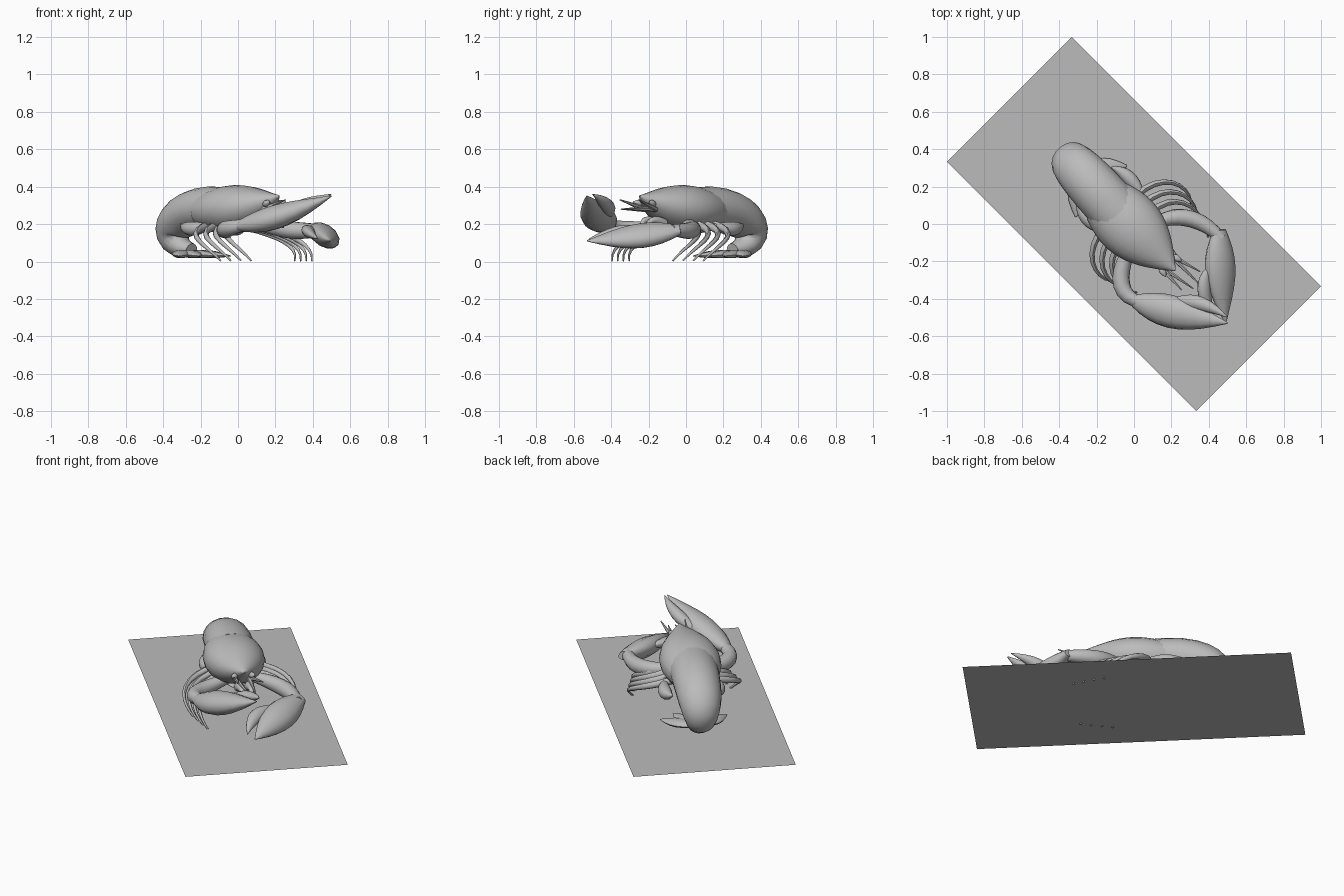
import bpy, bmesh
from math import sin, cos, pi, tau, radians
from mathutils import Vector

cube = bpy.data.objects.get("Cube")
if cube:
    bpy.data.objects.remove(cube, do_unlink=True)

grey = bpy.data.materials.new("plain_grey")
grey.use_nodes = True
grey.diffuse_color = (0.5, 0.5, 0.5, 1)
grey.node_tree.nodes["Principled BSDF"].inputs["Base Color"].default_value = grey.diffuse_color

parts = []


def finish(name, bm, diagonal):
    """Turn the mesh into an object; the animal and its board lie diagonally."""
    bmesh.ops.recalc_face_normals(bm, faces=bm.faces)
    mesh = bpy.data.meshes.new(name)
    bm.to_mesh(mesh)
    bm.free()
    mesh.materials.append(grey)
    part = bpy.data.objects.new(name, mesh)
    bpy.context.collection.objects.link(part)
    if diagonal:
        part.rotation_euler.z = -pi / 4
    parts.append(part)


def curve_point(controls, t):
    """Point on the Bezier curve of any degree."""
    points = [Vector(control) for control in controls]
    while len(points) > 1:
        points = [a.lerp(b, t) for a, b in zip(points, points[1:])]
    return points[0]


def sweep(name, controls, width, depth, profile, side=(0, 1, 0),
          diagonal=True, sides=12, steps=9):
    """Skin elliptical sections along a curve, scaled by the profile rule."""
    bm = bmesh.new()
    centres = [curve_point(controls, i / steps) for i in range(steps + 1)]
    rings = []
    for i, centre in enumerate(centres):
        tangent = (centres[min(i + 1, steps)] - centres[max(i - 1, 0)]).normalized()
        across = Vector(side)
        across = (across - tangent * across.dot(tangent)).normalized()
        up = tangent.cross(across)
        scale = profile(i / steps)
        angles = [tau * k / sides for k in range(sides)]
        rings.append([bm.verts.new(centre + scale * (
            across * width * cos(a) + up * depth * sin(a))) for a in angles])
    for ring, following in zip(rings, rings[1:]):
        for k in range(sides):
            bm.faces.new((ring[k - 1], ring[k], following[k], following[k - 1]))
    bm.faces.new(rings[0])
    bm.faces.new(rings[-1])
    finish(name, bm, diagonal)


# How the thickness changes along each kind of part
def shell_profile(t):
    return cos(2.2 * (t - 0.3))


def curl_profile(t):
    return 1 - 0.7 * t * t


def claw_profile(t):
    return sin(0.4 + 2.7 * t)


def arm_profile(t):
    return 0.7 + 0.4 * sin(pi * t)


def taper_profile(t):
    return 1 - 0.8 * t


def lobe_profile(t):
    return 0.1 + sin(pi * t)


UPRIGHT = (0.1, 0.2, 1)

# Flat board under the animal
bm = bmesh.new()
bmesh.ops.create_grid(bm, x_segments=1, y_segments=1, size=0.943)
bmesh.ops.scale(bm, vec=(1, 0.5, 1), verts=bm.verts)
bmesh.ops.translate(bm, vec=(0, 0, 0.01), verts=bm.verts)
finish("ground_board", bm, True)

# Carapace with pointed snout, and abdomen curling down and under
sweep("carapace", [(-0.2, -0.02, 0.27), (0.1, -0.02, 0.27), (0.33, -0.02, 0.35)],
      0.175, 0.13, shell_profile, sides=20, steps=12)
sweep("abdomen", [(-0.1, -0.02, 0.28), (-0.5, 0, 0.31), (-0.6, 0, 0.08), (-0.35, 0, 0.06)],
      0.14, 0.12, curl_profile, sides=18, steps=12)

# Tail fan folded forward under the body
for blade in range(-2, 3):
    angle = radians(24 * blade)
    outward = Vector((cos(angle), sin(angle), 0))
    root = Vector((-0.42, 0, 0.05))
    sweep(f"tail_fan_{blade + 3}", [root, root + outward * 0.26 - Vector((0, 0, 0.02))],
          0.045, 0.02, lobe_profile, side=(-sin(angle), cos(angle), 0), steps=6)

for label, s in (("left", 1), ("right", -1)):
    # Walking legs, swept forward
    for i in range(4):
        shift = 0.06 * i
        reach = s * (1 - shift)
        sweep(f"{label}_leg_{i + 1}",
              [(shift - 0.1, s * 0.1, 0.2), (shift - 0.1, reach * 0.34, 0.15),
               (shift + 0.1, reach * 0.36, 0.1), (shift + 0.15, reach * 0.28, 0.004)],
              0.023, 0.02, taper_profile, UPRIGHT, sides=8)
    # Side lobe behind the legs
    sweep(f"{label}_hip_lobe", [(-0.3, s * 0.13, 0.2), (-0.2, s * 0.18, 0.15), (-0.05, s * 0.13, 0.2)],
          0.035, 0.035, lobe_profile, UPRIGHT)
    # Eye, mouthpart and feelers
    sweep(f"{label}_eye", [(0.25, s * 0.04 - 0.02, 0.3), (0.32, s * 0.06 - 0.02, 0.32)],
          0.017, 0.017, lobe_profile, UPRIGHT, sides=8)
    sweep(f"{label}_mouthpart", [(0.2, s * 0.03, 0.2), (0.3, s * 0.03, 0.25), (0.32, s * 0.02, 0.18)],
          0.03, 0.03, taper_profile, UPRIGHT, sides=8)
    for rank, end in (("long", (0.47, s * 0.02, 0.28)), ("short", (0.43, s * 0.07, 0.33))):
        sweep(f"{label}_{rank}_feeler", [(0.25, s * 0.04 - 0.02, 0.28), end],
              0.016, 0.016, taper_profile, UPRIGHT, sides=6, steps=4)

# Left claw: lying low, outer edge tilted down
tilt = (5, 0, -3)
sweep("left_claw_arm", [(0.1, 0, 0.2), (0.3, 0.1, 0.15), (0.47, -0.08, 0.17)],
      0.042, 0.042, arm_profile, UPRIGHT, False)
sweep("left_claw_palm", [(0.46, -0.03, 0.17), (0.45, -0.25, 0.13), (0.49, -0.53, 0.11)],
      0.09, 0.058, claw_profile, tilt, False)
sweep("left_claw_finger", [(0.4, -0.24, 0.17), (0.34, -0.35, 0.17), (0.43, -0.52, 0.12)],
      0.04, 0.03, claw_profile, tilt, False)

# Right claw: raised towards its tip
tilt = (1, 5, 1)
sweep("right_claw_arm", [(0, -0.1, 0.2), (-0.1, -0.25, 0.15), (-0.1, -0.4, 0.17), (0.05, -0.42, 0.2)],
      0.042, 0.042, arm_profile, UPRIGHT, False)
sweep("right_claw_palm", [(0, -0.41, 0.19), (0.2, -0.48, 0.22), (0.5, -0.53, 0.35)],
      0.09, 0.065, claw_profile, tilt, False)
sweep("right_claw_finger", [(0.2, -0.42, 0.24), (0.35, -0.39, 0.3), (0.5, -0.5, 0.36)],
      0.04, 0.035, claw_profile, tilt, False)

# Soft shading with crisp edges
bpy.ops.object.select_all(action="DESELECT")
for part in parts:
    part.select_set(True)
bpy.context.view_layer.objects.active = parts[-1]
bpy.ops.object.shade_smooth_by_angle(angle=radians(50))
